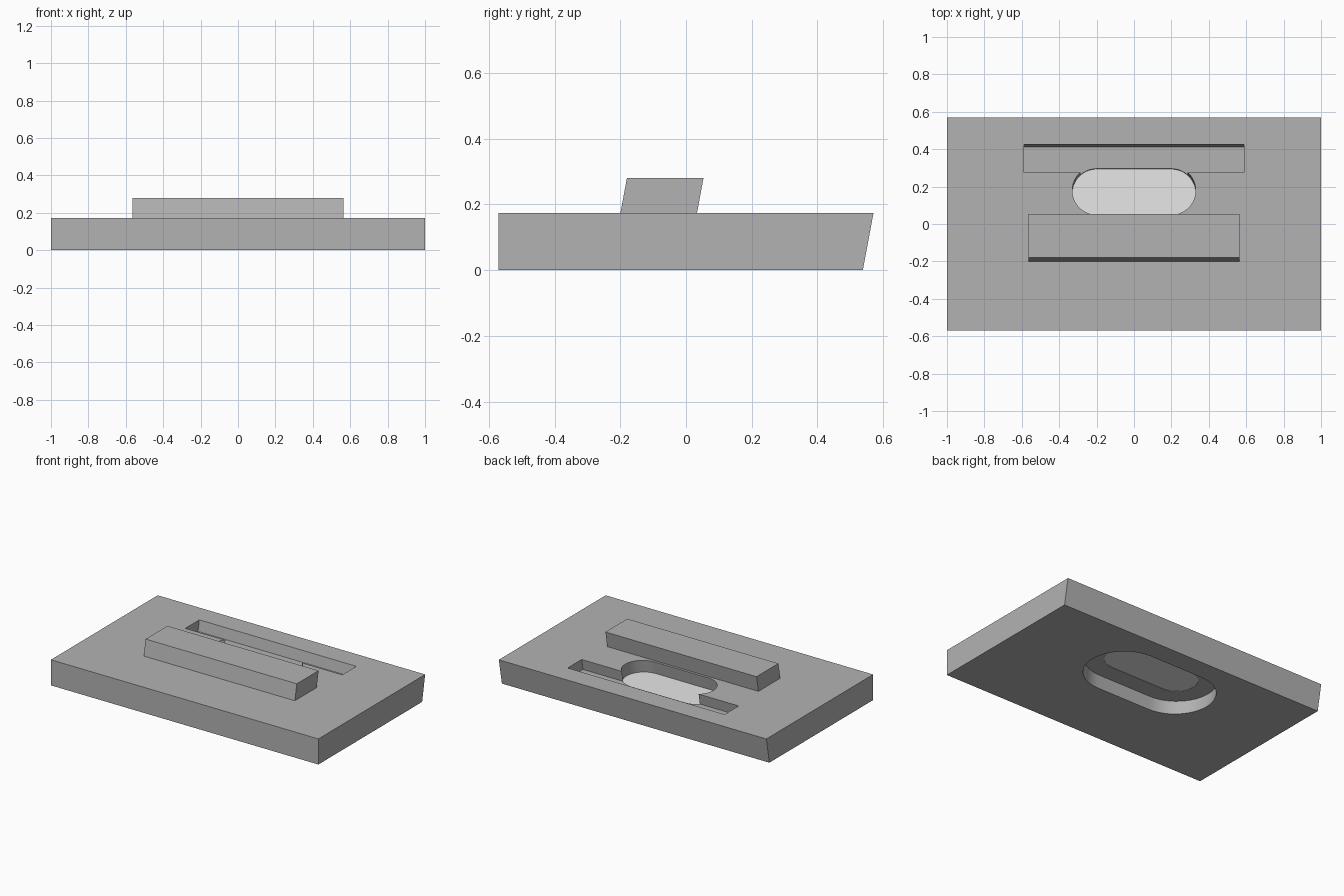
import bpy
import math

SLOPE = 0.187   # lean towards the back per unit of height
TOP = 0.173     # height of the plate

if "Cube" in bpy.data.objects:
    bpy.data.objects.remove(bpy.data.objects["Cube"], do_unlink=True)


def material(name, value):
    mat = bpy.data.materials.new(name)
    mat.use_nodes = True
    colour = (value, value, value, 1)
    mat.diffuse_color = colour
    mat.node_tree.nodes["Principled BSDF"].inputs["Base Color"].default_value = colour
    return mat


grey = material("mid grey", 0.45)
white = material("white", 1.0)


def leaning_prism(name, outline, low, high, mat, lean=lambda y: SLOPE):
    """Extrude an outline given at ground level, leaning back as it rises."""
    n = len(outline)
    verts = [(x, y + lean(y) * z, z) for z in (low, high) for x, y in outline]
    faces = [list(range(n))[::-1], list(range(n, 2 * n))]
    faces += [[i, (i + 1) % n, (i + 1) % n + n, i + n] for i in range(n)]
    mesh = bpy.data.meshes.new(name)
    mesh.from_pydata(verts, [], faces)
    mesh.materials.append(mat)
    obj = bpy.data.objects.new(name, mesh)
    bpy.context.collection.objects.link(obj)
    return obj


def rectangle(half, front, back):
    return [(-half, front), (half, front), (half, back), (-half, back)]


def oblong(half, radius, centre, steps=24):
    points = []
    for side, start in ((half, -math.pi / 2), (-half, math.pi / 2)):
        for i in range(steps + 1):
            a = start + math.pi * i / steps
            points.append((side + radius * math.cos(a), centre + radius * math.sin(a)))
    return points


def activate(obj):
    bpy.ops.object.select_all(action="DESELECT")
    obj.select_set(True)
    bpy.context.view_layer.objects.active = obj


def cut(target, cutter):
    cutter.hide_render = True
    mod = target.modifiers.new("cut", "BOOLEAN")
    mod.operation = "DIFFERENCE"
    mod.solver = "EXACT"
    mod.object = cutter
    activate(target)
    bpy.ops.object.modifier_apply(modifier=mod.name)
    bpy.data.objects.remove(cutter, do_unlink=True)


# Plate with an upright front and a leaning back
plate = leaning_prism("plate", rectangle(1, -0.57, 0.538), 0, TOP, grey,
                      lambda y: SLOPE if y > 0 else 0)

# Slot in the top, oblong hole, and wider recess underneath
cut(plate, leaning_prism("slot_cutter", rectangle(0.587, 0.243, 0.393), 0.1, 0.3, grey))
cut(plate, leaning_prism("hole_cutter", oblong(0.2, 0.13, 0.147), -0.1, 0.3, grey))
cut(plate, leaning_prism("recess_cutter", oblong(0.2, 0.25, 0.147), -0.1, 0.082, grey))
activate(plate)
bpy.ops.object.shade_smooth_by_angle(angle=math.radians(30))

# Raised bar in front of the hole
leaning_prism("bar", rectangle(0.565, -0.232, 0.001), TOP - 0.005, 0.28, grey)

# Thin pane closing the hole
leaning_prism("pane", oblong(0.2, 0.131, 0.147), 0.084, 0.088, white)
